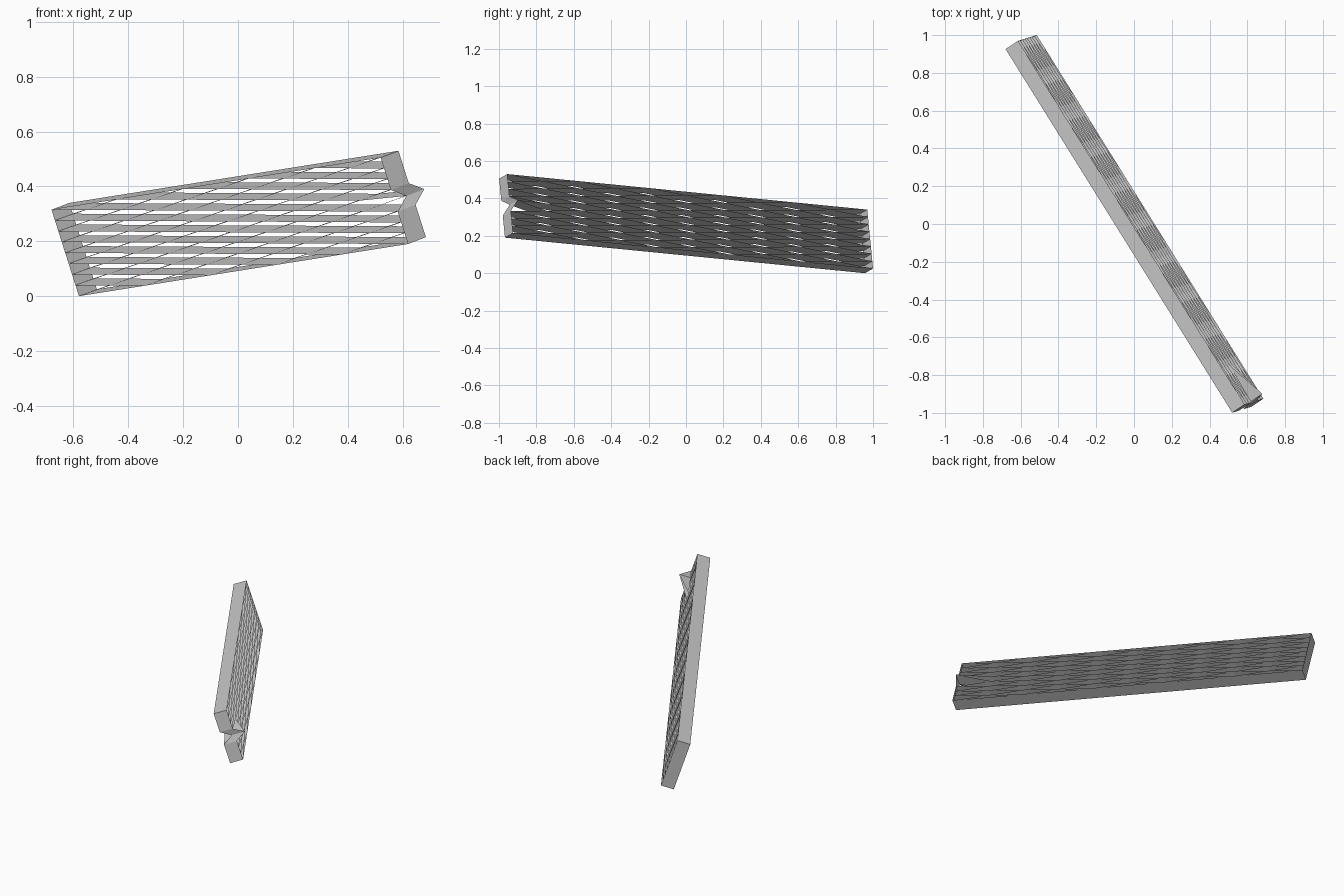
import bpy
from mathutils import Vector

if "Cube" in bpy.data.objects:
    bpy.data.objects.remove(bpy.data.objects["Cube"])

# Panel frame: corner, length, width and depth directions
CORNER = Vector((-0.58, 0.957, 0.0))
LENGTH = Vector((1.2, -1.925, 0.19))
WIDTH = Vector((-0.10, -0.031, 0.315))
DEPTH = LENGTH.cross(WIDTH).normalized() * -0.082
COLS, ROWS = 5, 8


def node(i, j):
    """Front point of the lattice; the middle node of the far end is pushed in."""
    p = CORNER + LENGTH * (i / COLS) + WIDTH * (j / ROWS)
    if i == COLS and j == ROWS / 2:
        p += DEPTH.normalized() * 0.062 - LENGTH.normalized() * 0.01
    return p


def walls(name, segments):
    """Thin sheet walls standing the full panel depth along each segment."""
    index, verts, faces = {}, [], []

    def pair(key):
        if key not in index:
            index[key] = len(verts)
            p = node(*key)
            verts.extend((p, p + DEPTH))
        return index[key]

    for a, b in segments:
        m, n = pair(a), pair(b)
        faces.append((m, n, n + 1, m + 1))
    mesh = bpy.data.meshes.new(name)
    mesh.from_pydata(verts, [], faces)
    mesh.update()
    obj = bpy.data.objects.new(name, mesh)
    bpy.context.collection.objects.link(obj)
    return obj


# Outer rim: two long sides and two ends
walls("bottom_rim", [((i, 0), (i + 1, 0)) for i in range(COLS)])
walls("top_rim", [((i + 1, ROWS), (i, ROWS)) for i in range(COLS)])
walls("near_end_rim", [((0, j + 1), (0, j)) for j in range(ROWS)])
walls("far_end_rim", [((COLS, j), (COLS, j + 1)) for j in range(ROWS)])

# Diamond lattice: each cell has an X of slanted strips
rising, falling = [], []
for i in range(COLS):
    for j in range(ROWS):
        mid = (i + 0.5, j + 0.5)
        rising += [((i, j), mid), (mid, (i + 1, j + 1))]
        falling += [((i, j + 1), mid), (mid, (i + 1, j))]
walls("rising_strips", rising)
walls("falling_strips", falling)
